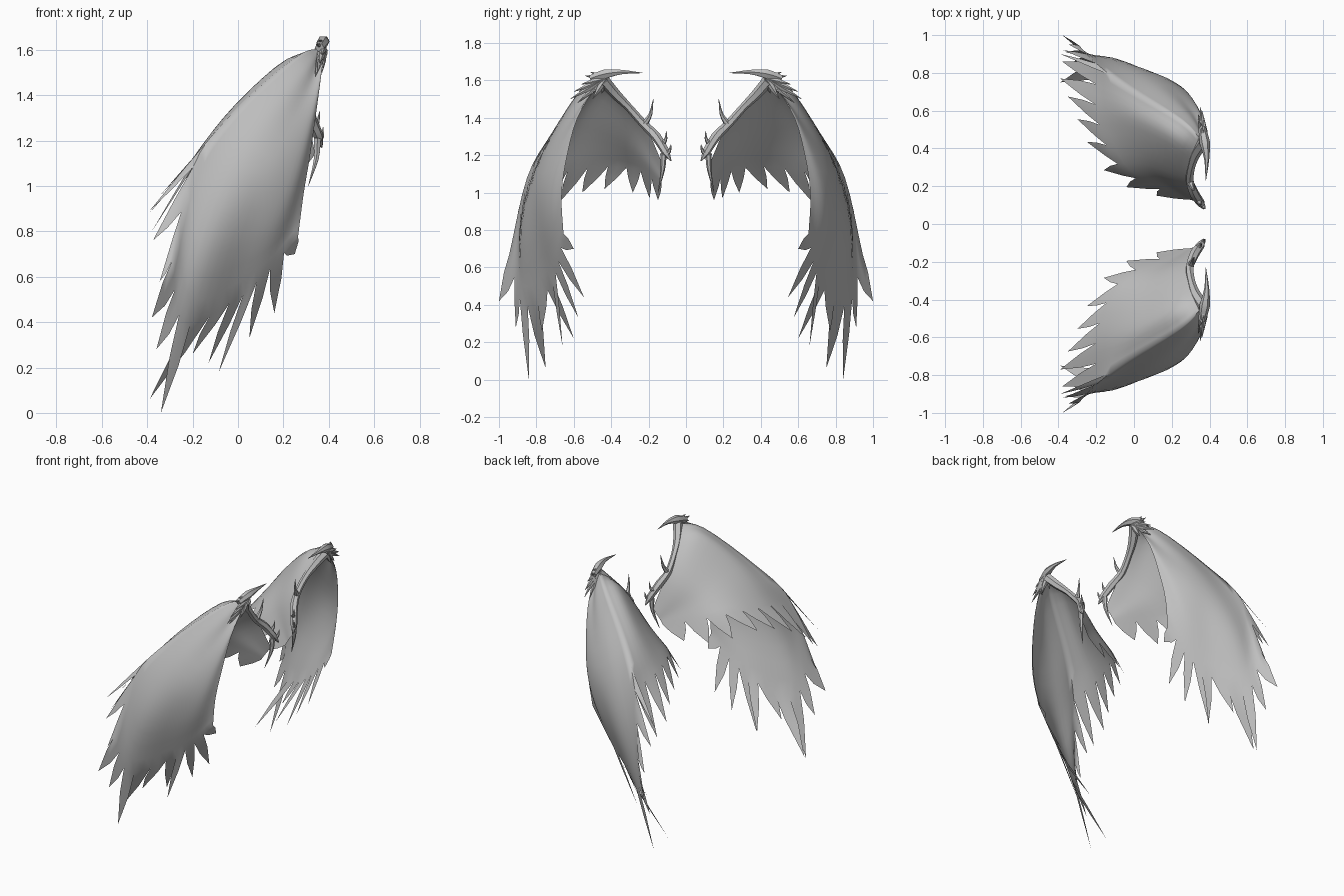
import bpy, bmesh
from mathutils import Vector

if "Cube" in bpy.data.objects:
    bpy.data.objects.remove(bpy.data.objects["Cube"])

grey = bpy.data.materials.new("feather_grey")
grey.diffuse_color = (0.53, 0.53, 0.53, 1)
grey.use_nodes = True
grey.node_tree.nodes["Principled BSDF"].inputs["Base Color"].default_value = grey.diffuse_color


def spline(pts, t):
    """Smooth curve through pts, t in 0..1."""
    pts = [Vector(p) for p in pts]
    n = len(pts) - 1
    i = min(int(t * n), n - 1)
    f = t * n - i
    b, c = pts[i], pts[i + 1]
    a = pts[i - 1] if i > 0 else b * 2 - c
    d = pts[i + 2] if i + 2 <= n else c * 2 - b
    return 0.5 * (2 * b + (c - a) * f + (2 * a - 5 * b + 4 * c - d) * f * f
                  + (3 * b - a - 3 * c + d) * f ** 3)


def finish(ob, angle):
    """Material, mirrored twin and shading."""
    ob.data.materials.clear()
    ob.data.materials.append(grey)
    m = ob.modifiers.new("other_wing", 'MIRROR')
    m.use_axis = (False, True, False)
    m.use_mirror_merge = False
    bpy.ops.object.select_all(action='DESELECT')
    ob.select_set(True)
    bpy.context.view_layer.objects.active = ob
    bpy.ops.object.shade_smooth_by_angle(angle=angle)


def feather(bm, base, tip, bulge):
    """Pointed feather from three base vertices to a tip."""
    tip = Vector(tip)
    side = (base[0].co - base[2].co) * bulge
    half = [bm.verts.new(v.co.lerp(tip, 0.45) + side * s)
            for v, s in zip(base, (1, 0, -1))]
    end = bm.verts.new(tip)
    for a in range(2):
        bm.faces.new((base[a], base[a + 1], half[a + 1], half[a]))
        bm.faces.new((half[a], half[a + 1], end))


def feather_sheet(bm, columns, tips, rows, bulge):
    """Curved sheet lofted through columns, fringed with feathers two cells wide."""
    n = len(tips) * 2
    grid = []
    for i in range(n + 1):
        col = []
        for j in range(rows + 1):
            # the five-point ridge column is shared by both sheets
            cross = [spline(c, j / (16 if len(c) == 5 else rows)) for c in columns]
            col.append(bm.verts.new(spline(cross, i / n)))
        grid.append(col)
    for i in range(n):
        for j in range(rows):
            bm.faces.new((grid[i][j], grid[i + 1][j], grid[i + 1][j + 1], grid[i][j + 1]))
    for k, tip in enumerate(tips):
        feather(bm, [grid[2 * k + s][rows] for s in range(3)], tip, bulge)
    return grid


def tubes(name, paths, steps=3):
    """Tapered round tubes; every point is x, y, z, radius."""
    cu = bpy.data.curves.new(name, 'CURVE')
    cu.dimensions = '3D'
    cu.bevel_depth = 1.0
    cu.bevel_resolution = 1
    cu.use_fill_caps = True
    for path in paths:
        n = (len(path) - 1) * steps
        sp = cu.splines.new('POLY')
        sp.points.add(n)
        for i, p in enumerate(sp.points):
            pos = spline([q[:3] for q in path], i / n)
            f = i / n * (len(path) - 1)
            a = min(int(f), len(path) - 2)
            p.co = (*pos, 1)
            p.radius = path[a][3] + (path[a + 1][3] - path[a][3]) * (f - a)
    ob = bpy.data.objects.new(name, cu)
    bpy.context.collection.objects.link(ob)
    bpy.ops.object.select_all(action='DESELECT')
    ob.select_set(True)
    bpy.context.view_layer.objects.active = ob
    bpy.ops.object.convert(target='MESH')
    finish(bpy.context.view_layer.objects.active, 0.9)


wrist = (.37, .43, 1.61)
front_wrist = (.38, .46, 1.59)
ridge = [wrist, (.25, .55, 1.565), (-.03, .72, 1.315), (-.20, .85, 1.08), (-.29, .945, .67)]
bm = bmesh.new()

# inner panel, from the arm back to the ridge
feather_sheet(bm, [
    [(.34, .12, 1.14), (.31, .125, 1.10), (.29, .13, 1.07), (.27, .13, 1.04)],
    [(.30, .22, 1.36), (.20, .25, 1.32), (.07, .29, 1.24), (-.06, .29, 1.13)],
    [(.31, .35, 1.52), (.20, .44, 1.535), (-.01, .54, 1.35), (-.19, .56, 1.13)],
    ridge,
], [(.12, .15, .96), (-.04, .195, .97), (-.16, .285, 1.0), (-.25, .435, 1.02),
    (-.30, .555, 1.0), (-.35, .675, .95), (-.39, .77, .88), (-.38, .86, .80)], 12, .06)

# outer panel, from the ridge round to the leading edge
outer = feather_sheet(bm, [
    ridge,
    [wrist, (.29, .575, 1.50), (.06, .775, 1.19), (-.11, .88, .82), (-.24, .87, .40)],
    [wrist, (.32, .575, 1.45), (.16, .77, 1.12), (.06, .80, .82), (-.04, .74, .48)],
    [front_wrist, (.35, .58, 1.42), (.27, .71, 1.12), (.20, .74, .88), (.11, .69, .60)],
    [front_wrist, (.355, .58, 1.40), (.32, .645, 1.15), (.29, .665, .97), (.265, .655, .78)],
], [(-.38, 1.0, .42), (-.36, .91, .28), (-.34, .84, .0), (-.39, .75, .06),
    (-.20, .77, .26), (-.13, .60, .22), (-.085, .66, .18), (.05, .575, .33),
    (.16, .545, .44), (.25, .60, .70)], 16, .13)

# feathers sticking out along the back of the ridge
for j, tip in [(10, (-.39, .90, .89)), (12, (-.375, .92, .76)), (14, (-.345, .95, .58))]:
    feather(bm, [outer[0][j + s] for s in range(3)], tip, .06)

bmesh.ops.remove_doubles(bm, verts=bm.verts, dist=0.001)
bmesh.ops.recalc_face_normals(bm, faces=bm.faces)
me = bpy.data.meshes.new("wing_feathers")
bm.to_mesh(me)
bm.free()
wing = bpy.data.objects.new("wing_feathers", me)
bpy.context.collection.objects.link(wing)
finish(wing, 1.4)

# bony arm from wrist to shoulder
tubes("arm", [[(.37, .44, 1.60, .032), (.33, .38, 1.53, .028), (.305, .31, 1.46, .021),
               (.295, .23, 1.37, .022), (.32, .16, 1.30, .026), (.355, .11, 1.22, .022),
               (.37, .08, 1.17, .003)]])

# hooked claw on the wrist
tubes("wrist_claw", [[(.36, .51, 1.61, .02), (.375, .43, 1.635, .028),
                      (.385, .34, 1.645, .013), (.38, .23, 1.64, .001)]])

# thorns along the arm and shoulder
tubes("arm_thorns", [
    [(.30, .22, 1.37, .018), (.31, .19, 1.42, .010), (.32, .175, 1.50, .001)],
    [(.33, .14, 1.26, .018), (.35, .11, 1.28, .010), (.36, .105, 1.33, .001)],
    [(.35, .12, 1.20, .016), (.37, .09, 1.22, .010), (.375, .08, 1.26, .001)],
    [(.35, .12, 1.21, .018), (.345, .125, 1.12, .012), (.31, .15, 1.0, .001)],
])

# short tufts swept back from the wrist
tufts = [(.35, .62, 1.50), (.36, .60, 1.54), (.34, .58, 1.48), (.37, .56, 1.58),
         (.35, .54, 1.625), (.36, .51, 1.645), (.37, .50, 1.50), (.34, .45, 1.53)]
tubes("wrist_tufts", [[(.37, .43, 1.61, .02),
                       (*(Vector((.375, .43, 1.61)).lerp(Vector(t), .5)), .016),
                       (*t, .001)] for t in tufts])
